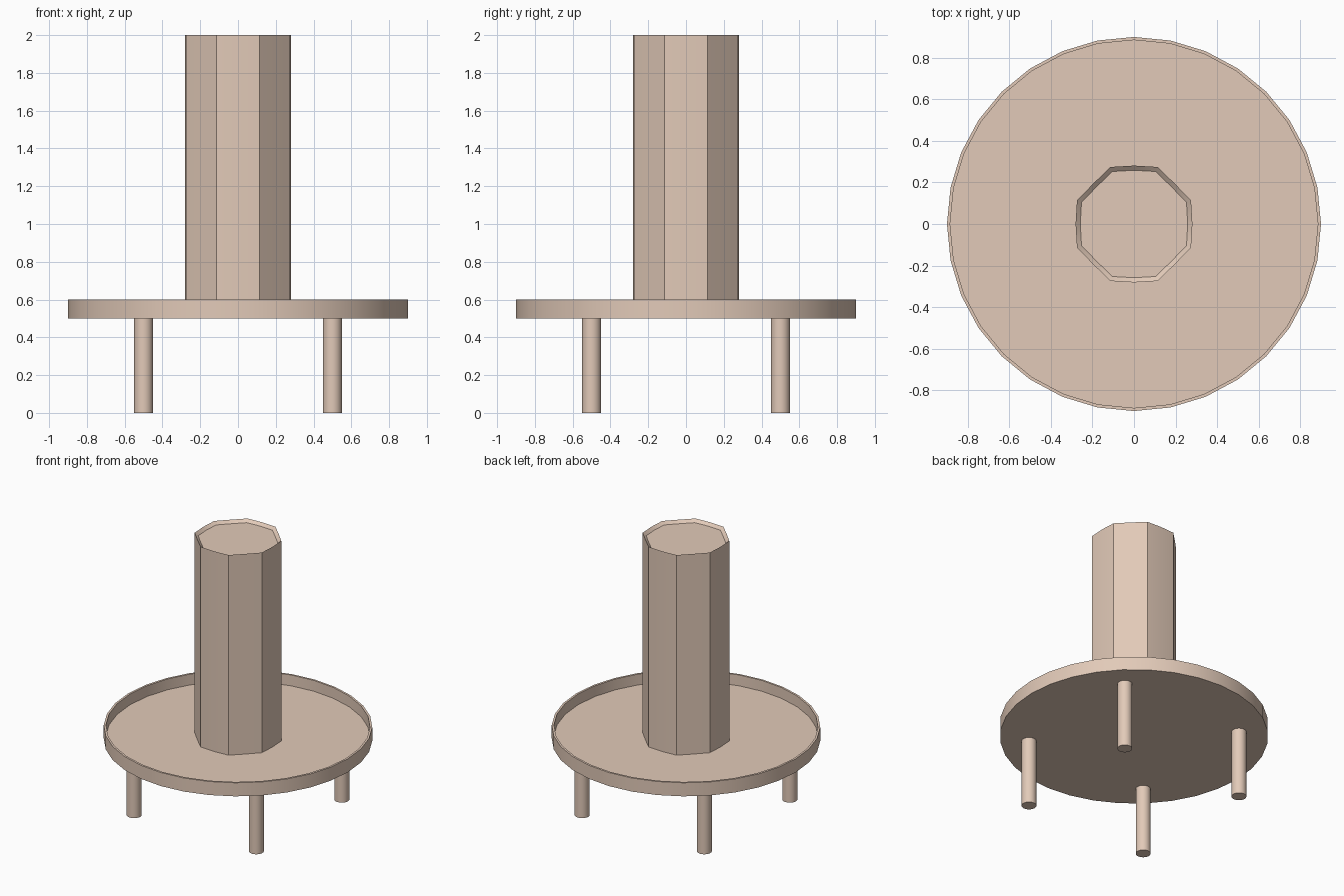
import bpy, bmesh, math

if "Cube" in bpy.data.objects:
    bpy.data.objects.remove(bpy.data.objects["Cube"])

mat = bpy.data.materials.new("warm_beige")
mat.diffuse_color = (0.76, 0.59, 0.48, 1)
mat.use_nodes = True
mat.node_tree.nodes["Principled BSDF"].inputs["Base Color"].default_value = mat.diffuse_color


def loft(name, outline, levels, loc=(0, 0, 0)):
    """Stack scaled copies of an outline at (scale, z) levels and cap both ends."""
    bm = bmesh.new()
    rings = [[bm.verts.new((x * s, y * s, z)) for x, y in outline] for s, z in levels]
    n = len(outline)
    for a, b in zip(rings, rings[1:]):
        for i in range(n):
            j = (i + 1) % n
            bm.faces.new((a[i], a[j], b[j], b[i]))
    bm.faces.new(rings[0][::-1])
    bm.faces.new(rings[-1])
    bmesh.ops.recalc_face_normals(bm, faces=bm.faces)
    mesh = bpy.data.meshes.new(name)
    bm.to_mesh(mesh)
    bm.free()
    mesh.materials.append(mat)
    ob = bpy.data.objects.new(name, mesh)
    ob.location = loc
    bpy.context.collection.objects.link(ob)
    bpy.ops.object.select_all(action='DESELECT')
    ob.select_set(True)
    bpy.context.view_layer.objects.active = ob
    bpy.ops.object.shade_smooth_by_angle(angle=math.radians(30))
    return ob


def polygon(radii, n):
    """Closed outline of n points, cycling through the given radii."""
    return [(radii[i % len(radii)] * math.cos(math.tau * i / n),
             radii[i % len(radii)] * math.sin(math.tau * i / n)) for i in range(n)]


# Shallow round tray with a thin rim
loft("tray", polygon([1], 32),
     [(0.9, 0.5), (0.9, 0.6), (0.885, 0.6), (0.885, 0.52)])

# Octagonal column: sides facing the axes bow out slightly, top is dished
loft("column", polygon([0.281, 0.297, 0.276, 0.297], 16),
     [(1, 0.52), (1, 2.0), (0.92, 1.98)])

# Four round legs under the tray
for side, x in (("left", -0.5), ("right", 0.5)):
    for end, y in (("front", -0.5), ("back", 0.5)):
        loft(f"{end}_{side}_leg", polygon([0.05], 32), [(1, 0), (1, 0.5)], (x, y, 0))
